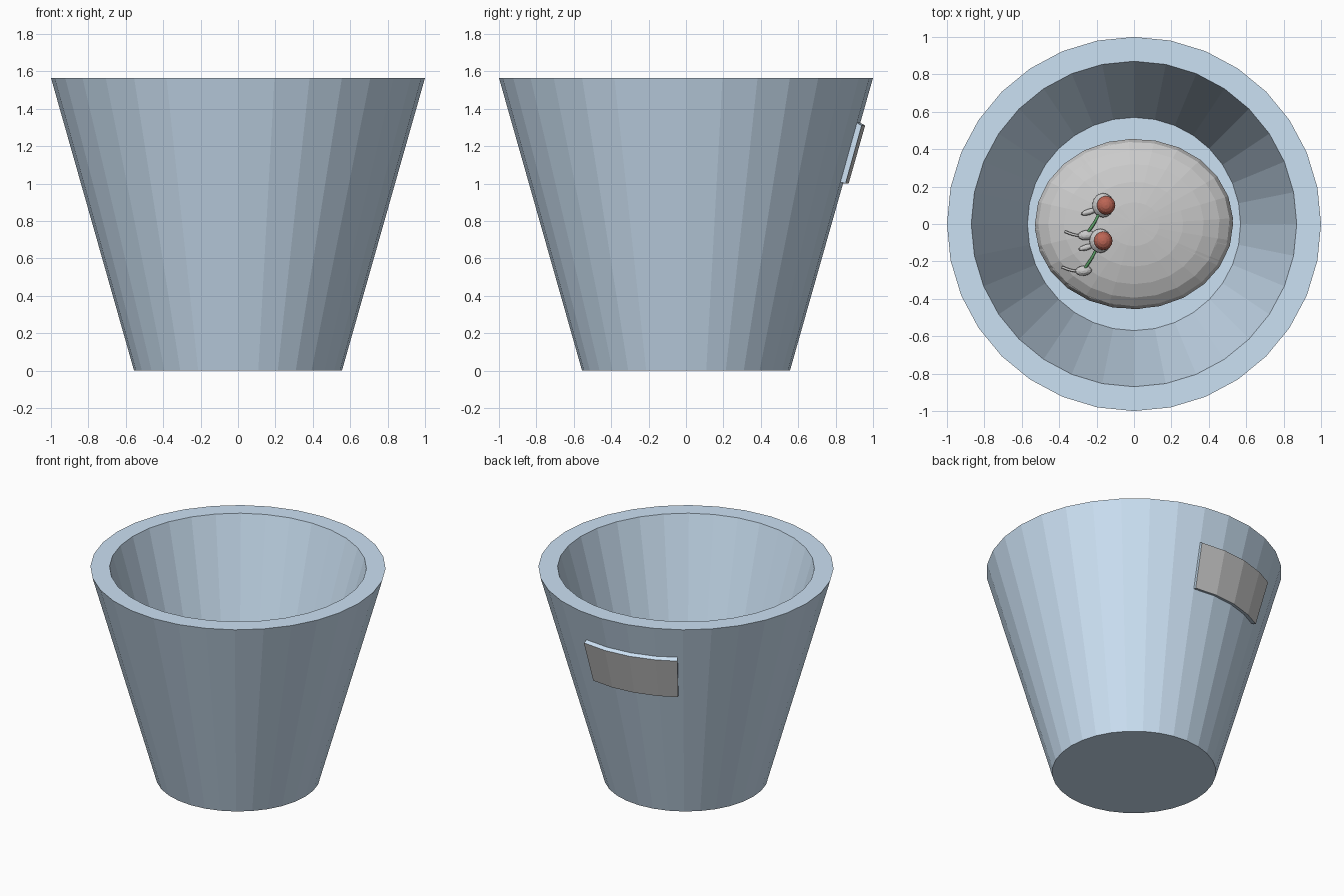
import bpy, bmesh, math
from mathutils import Vector

if "Cube" in bpy.data.objects:
    bpy.data.objects.remove(bpy.data.objects["Cube"])

H, R0, R1, N = 1.565, 0.556, 1.0, 32
FLOOR = 0.5


def material(name, rgb):
    m = bpy.data.materials.new(name)
    m.diffuse_color = (*rgb, 1)
    m.use_nodes = True
    m.node_tree.nodes["Principled BSDF"].inputs["Base Color"].default_value = m.diffuse_color
    return m


BLUE = material("blue_clay", (0.60, 0.75, 0.90))
GREY = material("plain_grey", (0.55, 0.55, 0.55))
RED = material("red", (0.50, 0.13, 0.09))
GREEN = material("green", (0.12, 0.40, 0.15))


def finish(name, bm, mats=()):
    bmesh.ops.recalc_face_normals(bm, faces=bm.faces)
    me = bpy.data.meshes.new(name)
    bm.to_mesh(me)
    bm.free()
    for m in mats:
        me.materials.append(m)
    ob = bpy.data.objects.new(name, me)
    bpy.context.collection.objects.link(ob)
    return ob


def polar(r, a, z):
    return (r * math.cos(a), r * math.sin(a), z)


def step(i):
    return 2 * math.pi * i / N


# Bucket: outer wall, thick rim, inner wall and raised floor
bm = bmesh.new()
rings = [[bm.verts.new(polar(r, step(i), z)) for i in range(N)]
         for r, z in ((R0, 0), (R1, H), (0.87, H), (0.57, FLOOR))]
for a, b in zip(rings, rings[1:]):
    for i in range(N):
        j = (i + 1) % N
        bm.faces.new((a[i], a[j], b[j], b[i]))
bm.faces.new(rings[0])
bm.faces.new(rings[-1])
finish("bucket", bm, [BLUE])

# Back plate: wall facets raised from the back of the bucket
bm = bmesh.new()
cols = []
for i in (7, 8, 9, 10, 10.8):
    col = []
    for z, out in ((1.01, -0.01), (1.0, 0.03), (1.31, 0.03), (1.33, -0.01)):
        r = R0 + (R1 - R0) * z / H + out
        col.append(bm.verts.new(polar(r, step(i), z)))
    cols.append(col)
for a, b in zip(cols, cols[1:]):
    for k in range(4):
        f = bm.faces.new((a[k], b[k], b[(k + 1) % 4], a[(k + 1) % 4]))
        f.material_index = 1 if k == 1 else 0
bm.faces.new(cols[0])
bm.faces.new(cols[-1])
finish("back_plate", bm, [BLUE, GREY])


def ball(name, loc, scale, seg=16, mats=(), turn=0):
    bm = bmesh.new()
    bmesh.ops.create_uvsphere(bm, u_segments=seg, v_segments=seg // 2, radius=1)
    ob = finish(name, bm, mats)
    ob.location, ob.scale = loc, scale
    ob.rotation_euler.z = turn
    return ob


def tube(name, pts, radius, mats=()):
    cu = bpy.data.curves.new(name, 'CURVE')
    cu.dimensions = '3D'
    cu.bevel_depth = radius
    cu.bevel_resolution = 1
    cu.resolution_u = 4
    cu.use_fill_caps = True
    sp = cu.splines.new('BEZIER')
    sp.bezier_points.add(len(pts) - 1)
    for p, co in zip(sp.bezier_points, pts):
        p.co = co
        p.handle_left_type = p.handle_right_type = 'AUTO'
    for m in mats:
        cu.materials.append(m)
    ob = bpy.data.objects.new(name, cu)
    bpy.context.collection.objects.link(ob)
    return ob


# Flattened faceted mound on the floor, with a second shell slightly askew
MZ, MR = 0.62, (0.53, 0.455, 0.16)
ball("mound", (0, 0, MZ), MR, 24)
ball("mound_shell", (0, 0, MZ), MR, 24).rotation_euler = (0.015, -0.012, 0.06)


def on_mound(x, y, lift=0.0):
    s = max(0.0, 1 - (x / MR[0]) ** 2 - (y / MR[1]) ** 2)
    return Vector((x, y, MZ + MR[2] * math.sqrt(s) + lift))


# Two small buds, each with a cup, stem, leaf and root
for n, (x, y) in enumerate(((-0.15, 0.10), (-0.165, -0.09)), 1):
    def at(dx, dy, lift):
        return on_mound(x + dx, y + dy, lift)
    ball(f"bud_cup_{n}", at(-0.015, 0, 0.02), (0.058, 0.065, 0.04), 16)
    ball(f"bud_{n}", at(0, 0, 0.045), (0.05, 0.05, 0.045), 16, [RED])
    tube(f"stem_{n}", [at(-0.03, -0.03, 0.03), at(-0.06, -0.09, 0.03),
                       at(-0.10, -0.15, 0.02)], 0.008, [GREEN])
    ball(f"leaf_{n}", at(-0.09, -0.035, 0.02), (0.045, 0.016, 0.016), 12, turn=0.3)
    ball(f"root_bulb_{n}", at(-0.105, -0.16, 0.015), (0.045, 0.027, 0.025), 12, turn=0.1)
    tube(f"root_tip_{n}", [at(-0.13, -0.165, 0.015), at(-0.18, -0.155, 0.015),
                           at(-0.22, -0.14, 0.02)], 0.007)
